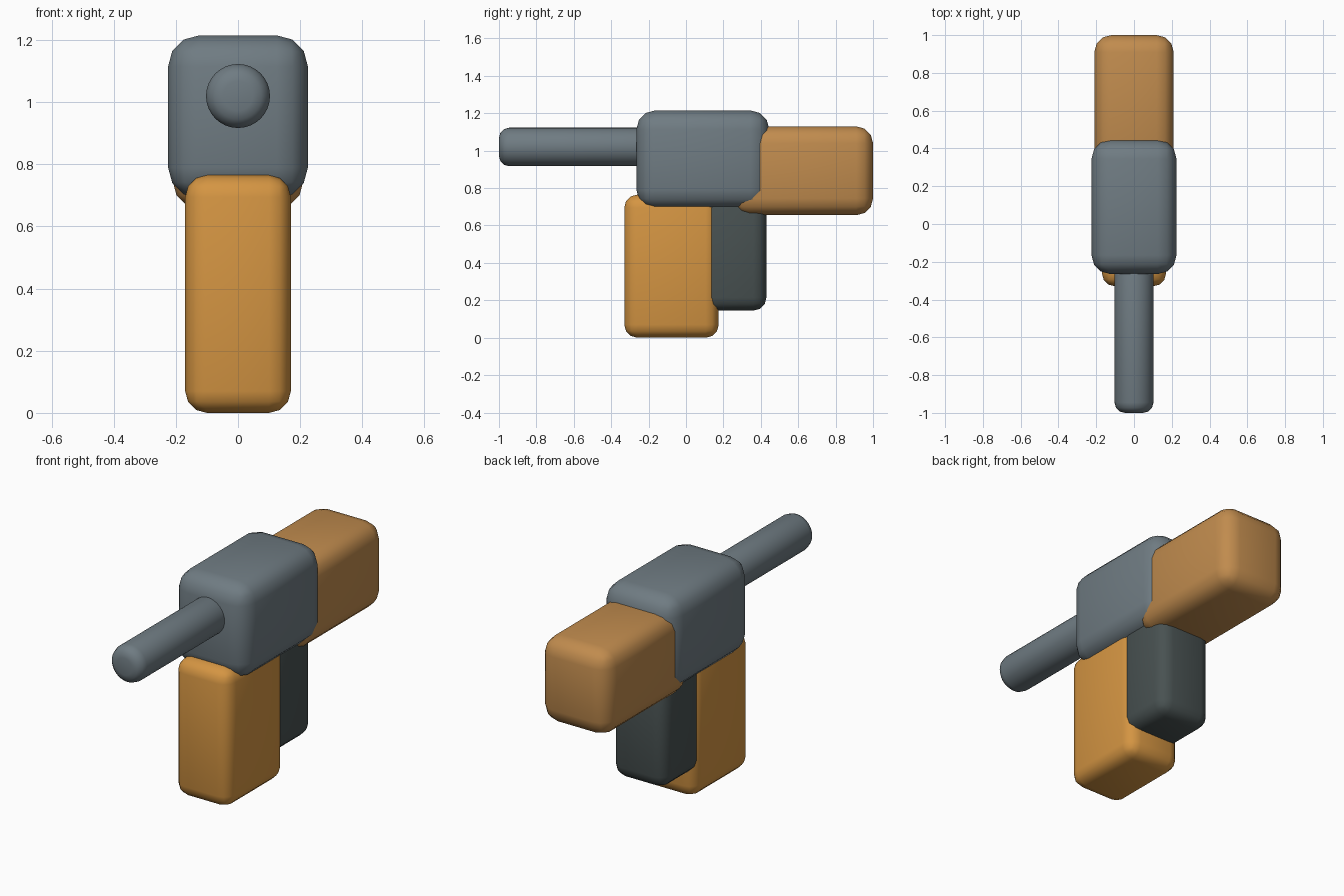
import bpy, math
from mathutils import Vector

cube = bpy.data.objects.get("Cube")
if cube:
    bpy.data.objects.remove(cube, do_unlink=True)


def material(name, rgb):
    mat = bpy.data.materials.new(name)
    mat.use_nodes = True
    mat.diffuse_color = (*rgb, 1)
    mat.node_tree.nodes["Principled BSDF"].inputs["Base Color"].default_value = (*rgb, 1)
    return mat


steel = material("blue_grey_steel", (0.16, 0.20, 0.225))
orange = material("orange", (0.66, 0.30, 0.055))
wood = material("tan_wood", (0.53, 0.26, 0.076))
dark = material("dark_grey", (0.065, 0.083, 0.083))


def finish(obj, name, mat, radius):
    """Round the edges, shade smooth and colour the part."""
    obj.name = obj.data.name = name
    obj.data.materials.append(mat)
    bevel = obj.modifiers.new("Rounded edges", "BEVEL")
    bevel.width = radius
    bevel.segments = 3
    bevel.limit_method = "ANGLE"
    bevel.angle_limit = math.radians(40)
    bpy.ops.object.modifier_apply(modifier=bevel.name)
    bpy.ops.object.shade_smooth_by_angle(angle=math.radians(40))


def rounded_box(name, half_width, y, z, radius, mat):
    """Box centred on x, spanning the y and z ranges."""
    centre = (0, sum(y) / 2, sum(z) / 2)
    bpy.ops.mesh.primitive_cube_add(size=1, location=centre)
    obj = bpy.context.object
    obj.scale = Vector((2 * half_width, y[1] - y[0], z[1] - z[0]))
    bpy.ops.object.transform_apply(location=False, rotation=False, scale=True)
    finish(obj, name, mat, radius)


# Main body and the blocks that join it
rounded_box("body", 0.225, (-0.265, 0.445), (0.69, 1.215), 0.1, steel)
rounded_box("stock", 0.21, (0.25, 1.0), (0.655, 1.13), 0.09, wood)
rounded_box("magazine", 0.17, (-0.33, 0.175), (0, 0.765), 0.07, orange)
rounded_box("grip", 0.165, (0.08, 0.43), (0.145, 0.8), 0.07, dark)

# Round barrel running forward out of the body
bpy.ops.mesh.primitive_cylinder_add(vertices=32, radius=0.103, depth=0.85,
                                    location=(0, -0.575, 1.02),
                                    rotation=(math.pi / 2, 0, 0))
finish(bpy.context.object, "barrel", steel, 0.055)
